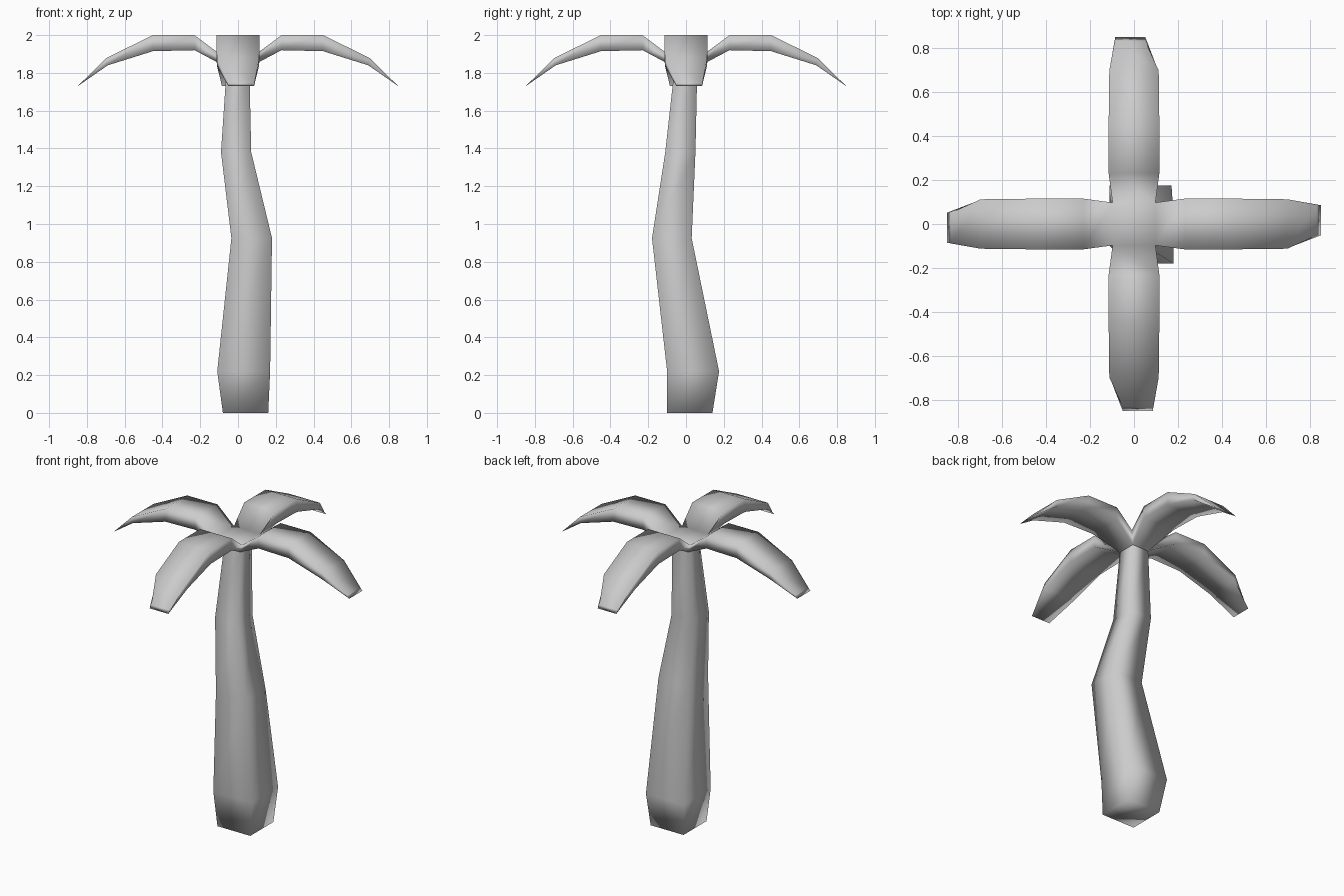
import bpy, bmesh
from mathutils import Matrix, Vector

if "Cube" in bpy.data.objects:
    bpy.data.objects.remove(bpy.data.objects["Cube"])


def finish(name, bm):
    bmesh.ops.remove_doubles(bm, verts=bm.verts, dist=0.0005)
    bmesh.ops.recalc_face_normals(bm, faces=bm.faces)
    for f in bm.faces:
        f.smooth = True
    mesh = bpy.data.meshes.new(name)
    bm.to_mesh(mesh)
    bm.free()
    obj = bpy.data.objects.new(name, mesh)
    bpy.context.collection.objects.link(obj)
    return obj


def loft(bm, rings, cap_start=False, cap_end=False):
    """Skin a list of four-cornered rings."""
    vs = [[bm.verts.new(p) for p in ring] for ring in rings]
    for a, b in zip(vs, vs[1:]):
        for i in range(4):
            j = (i + 1) % 4
            bm.faces.new((a[i], a[j], b[j], b[i]))
    if cap_start:
        bm.faces.new(vs[0][::-1])
    if cap_end:
        bm.faces.new(vs[-1])


HUB_LOW, HUB_LOW_Z = 0.06, 1.83
HUB_TOP, HUB_TOP_Z = 0.097, 1.90

# Trunk: leaning square column (z, x min, x max, y min, y max)
trunk_sections = [
    (0.00, -0.08, 0.16, -0.10, 0.14),
    (0.22, -0.11, 0.17, -0.10, 0.175),
    (0.925, -0.035, 0.18, -0.18, 0.03),
    (1.38, -0.09, 0.07, -0.11, 0.05),
    (HUB_LOW_Z, -HUB_LOW, HUB_LOW, -HUB_LOW, HUB_LOW),
]
bm = bmesh.new()
loft(bm, [[(x0, y0, z), (x1, y0, z), (x1, y1, z), (x0, y1, z)]
          for z, x0, x1, y0, y1 in trunk_sections], cap_start=True)
finish("trunk", bm)

# Fronds: (top r, top z, bottom r, bottom z, top half width, bottom half width, side shift)
frond_sections = [
    (HUB_TOP, HUB_TOP_Z, HUB_LOW, HUB_LOW_Z, HUB_TOP, HUB_LOW, 0.0),
    (0.23, 2.00, 0.23, 1.92, 0.115, 0.115, 0.0),
    (0.45, 2.00, 0.45, 1.915, 0.115, 0.115, 0.0),
    (0.695, 1.88, 0.69, 1.84, 0.112, 0.112, 0.0),
    (0.83, 1.748, 0.848, 1.73, 0.068, 0.068, 0.017),
]
bm = bmesh.new()
for k in range(4):
    turn = Matrix.Rotation(k * 1.5707963, 3, 'Z')
    rings = []
    for rt, zt, rb, zb, wt, wb, s in frond_sections:
        corners = [(rt, s - wt, zt), (rt, s + wt, zt), (rb, s + wb, zb), (rb, s - wb, zb)]
        rings.append([turn @ Vector(c) for c in corners])
    loft(bm, rings, cap_end=True)

# Square plate where the four fronds meet
h = HUB_TOP
bm.faces.new([bm.verts.new((x, y, HUB_TOP_Z)) for x, y in ((-h, -h), (h, -h), (h, h), (-h, h))])
finish("fronds", bm)
